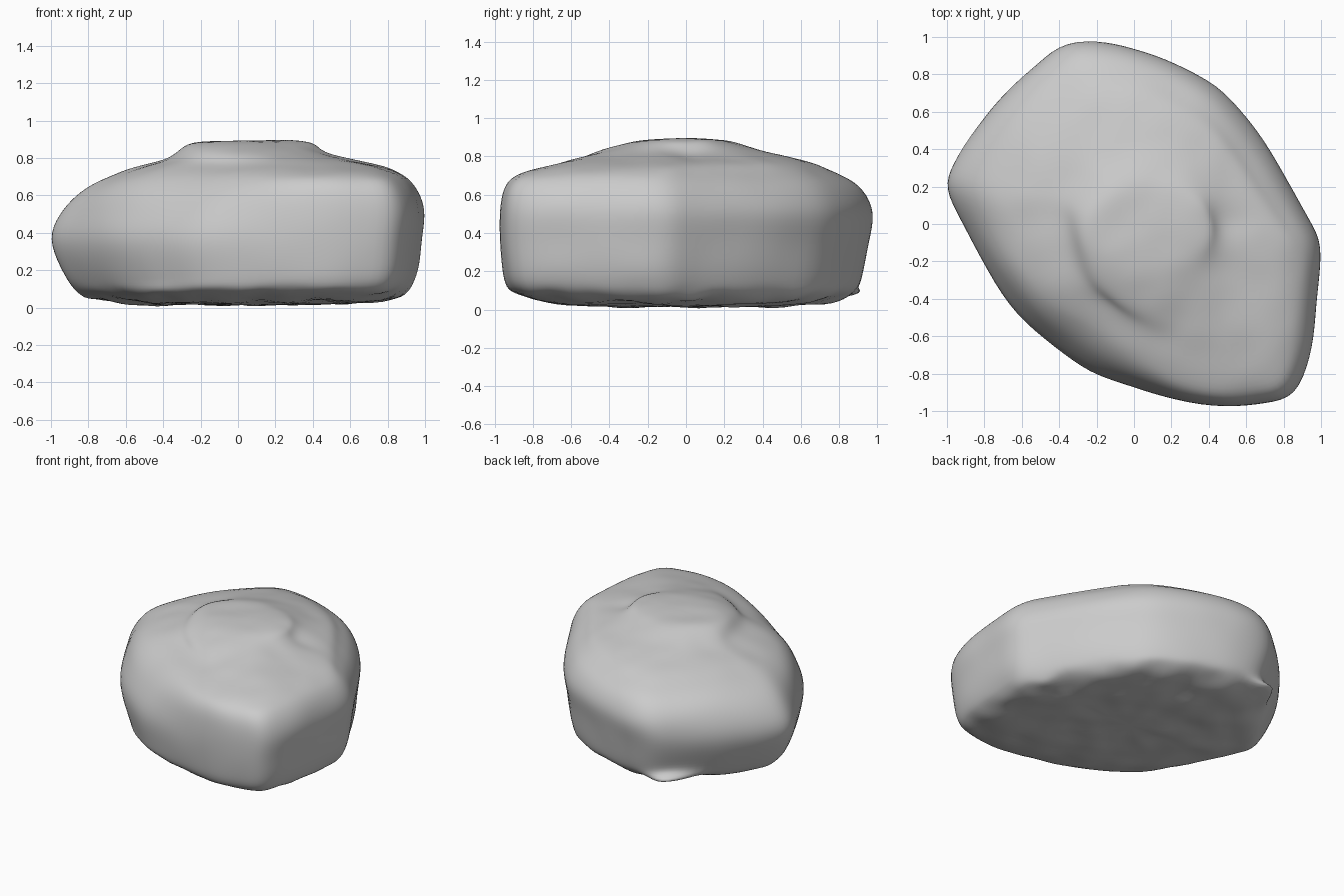
import bpy, bmesh, math
from mathutils import Vector, noise

if "Cube" in bpy.data.objects:
    bpy.data.objects.remove(bpy.data.objects["Cube"])

# Plan outline of the boulder, counter-clockwise, extents about -1..1
OUTLINE = [(1.005, -.15), (.985, -.04), (.9, .09), (.76, .37), (.6, .59), (.45, .76), (.2, .89),
           (0, .96), (-.17, 1), (-.38, 1.01), (-.52, .89), (-.69, .74), (-.86, .54), (-.985, .34),
           (-1.03, .21), (-.935, .03), (-.8, -.24), (-.63, -.51), (-.43, -.67), (-.25, -.81),
           (0, -.89), (.22, -.96), (.5, -1.005), (.7, -.97), (.87, -.945), (.945, -.72),
           (.975, -.5), (.99, -.3)]

# Height levels: z, left, right, front, back extents
LEVELS = [(.018, -.3, .32, -.3, .32), (.022, -.58, .6, -.55, .6), (.04, -.79, .84, -.74, .77),
          (.085, -.86, .91, -.91, .88), (.13, -.895, .94, -.955, .91), (.22, -.945, .97, -.97, .93),
          (.37, -1.005, .985, -.985, .96), (.5, -.965, 1.005, -.985, .985),
          (.6, -.915, .98, -.975, .945), (.67, -.83, .935, -.945, .88), (.715, -.73, .88, -.88, .78),
          (.76, -.59, .78, -.7, .69), (.788, -.43, .63, -.6, .58), (.825, -.34, .48, -.48, .43),
          (.865, -.29, .43, -.34, .28), (.891, -.22, .4, -.23, .2), (.893, -.05, .25, -.1, .08)]

# Chipped shoulders: x, y, radius, depth, starting height
CHIPS = [(-.35, -.7, .4, .11, .42), (-.95, .22, .3, .1, .45), (.68, .5, .35, .045, .5)]


def bump(x, y, cx, cy, r):
    return math.exp(-((x - cx) ** 2 + (y - cy) ** 2) / (r * r))


def clamp(v):
    return max(0, min(1, v))


bm = bmesh.new()
rings = []
for z, l, r, f, b in LEVELS:
    ring = []
    round_top = clamp((z - .74) / .12)
    for x, y in OUTLINE:
        # upper terraces become rounder than the base outline
        n = Vector((x, y)).normalized()
        x, y = x + (n.x - x) * round_top, y + (n.y - y) * round_top
        p = Vector(((l + r) / 2 + (r - l) / 2 * x, (f + b) / 2 + (b - f) / 2 * y, z))
        # bevelled shoulders
        for cx, cy, rad, depth, start in CHIPS:
            cut = depth * bump(x, y, cx, cy, rad) * clamp((z - start) / .25) * clamp((.82 - z) / .08)
            p -= Vector((cx, cy, 0)).normalized() * cut
        # fuller foot along the front left
        foot = .04 * bump(x, y, -.35, -.7, .5) * clamp((.13 - z) / .05)
        p += Vector((-.45, -.89, 0)) * foot
        # small spur low on the back left
        if .08 < z < .1 and abs(x + .52) < .01 and y > 0:
            p = Vector((-.5, 1.03, .105))
        ring.append(bm.verts.new(p))
    rings.append(ring)

# Skin between the levels and cap both ends
n = len(OUTLINE)
for a, c in zip(rings, rings[1:]):
    for i in range(n):
        j = (i + 1) % n
        bm.faces.new((a[i], a[j], c[j], c[i]))
for ring, z in ((rings[0], .018), (rings[-1], .893)):
    mid = sum((v.co for v in ring), Vector()) / n
    tip = bm.verts.new((mid.x, mid.y, z))
    for i in range(n):
        bm.faces.new((ring[i], ring[(i + 1) % n], tip))
bmesh.ops.recalc_face_normals(bm, faces=bm.faces)

mesh = bpy.data.meshes.new("boulder")
bm.to_mesh(mesh)
bm.free()
boulder = bpy.data.objects.new("boulder", mesh)
bpy.context.collection.objects.link(boulder)
sub = boulder.modifiers.new("smooth_surface", 'SUBSURF')
sub.levels = sub.render_levels = 2
bpy.context.view_layer.objects.active = boulder
bpy.ops.object.modifier_apply(modifier=sub.name)

# Weathered surface: lumpy underside rim, faint unevenness elsewhere
for v in mesh.vertices:
    p = v.co.copy()
    under = clamp((.14 - p.z) / .08)
    top = clamp((p.z - .68) / .05)
    v.co += Vector((p.x, p.y, 0)) * noise.noise(p * 4.5) * (.004 + .014 * under)
    v.co.z += noise.noise(p * 6 + Vector((3, 1, 7))) * (.018 * under + .005 * top)
    # shallow notch beside the summit
    v.co.z -= .015 * bump(p.x, p.y, .48, .02, .1) * top
    v.co.z = max(v.co.z, 0)
for p in mesh.polygons:
    p.use_smooth = True
